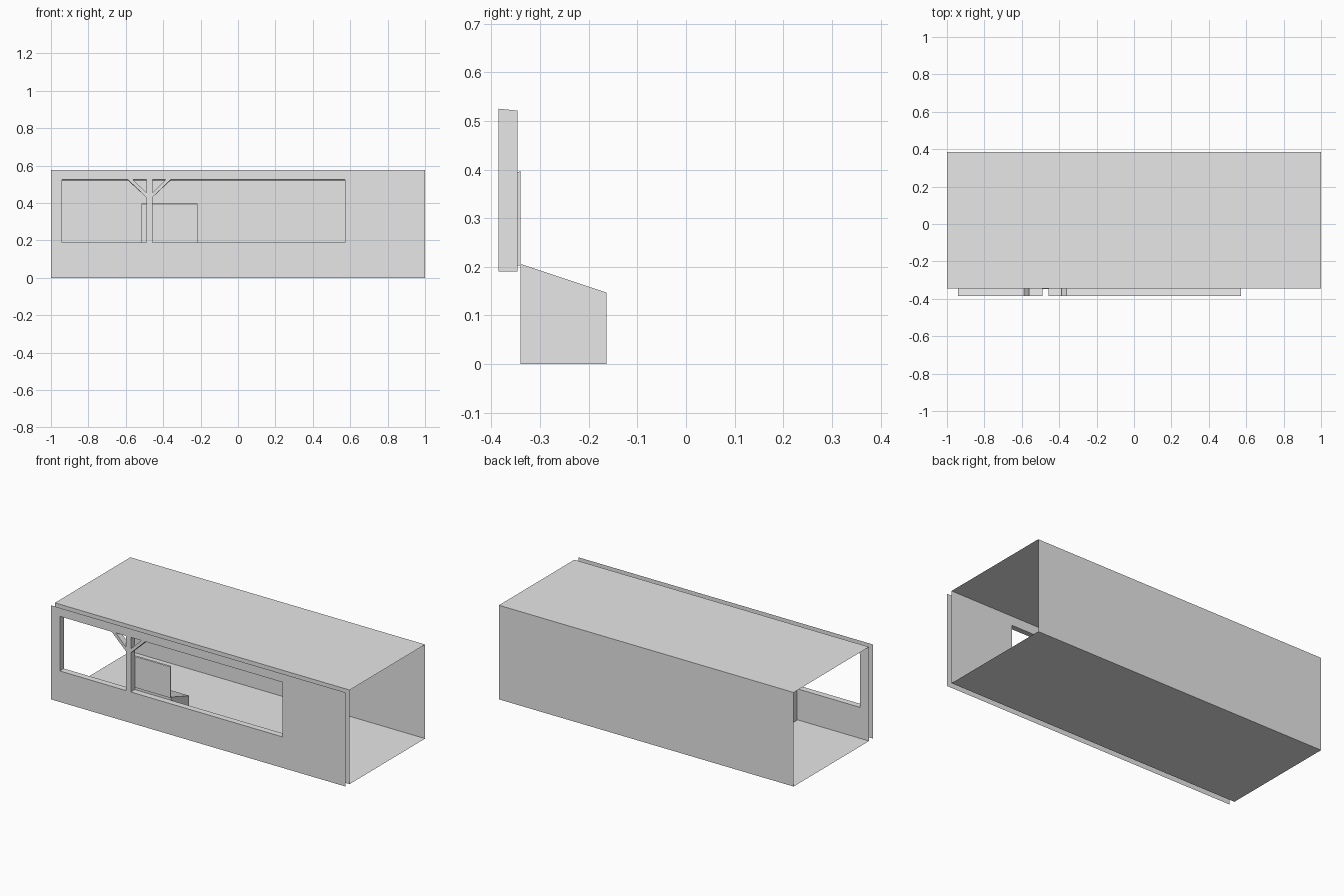
import bpy
import bmesh
from mathutils import Vector

cube = bpy.data.objects.get("Cube")
if cube:
    bpy.data.objects.remove(cube, do_unlink=True)

grey = bpy.data.materials.new("plain_grey")
grey.use_nodes = True
colour = (0.8, 0.8, 0.8, 1)
grey.diffuse_color = colour
grey.node_tree.nodes["Principled BSDF"].inputs["Base Color"].default_value = colour

# Main dimensions
LEFT, RIGHT, HEIGHT = -1.0, 1.0, 0.577
OUTER, INNER, BACK = -0.385, -0.346, 0.385
SILL, HEAD = 0.19, 0.525
POST = -0.474


def finish(name, bm):
    mesh = bpy.data.meshes.new(name)
    bm.to_mesh(mesh)
    bm.free()
    mesh.materials.append(grey)
    obj = bpy.data.objects.new(name, mesh)
    bpy.context.collection.objects.link(obj)
    return obj


def sheet(name, corners):
    bm = bmesh.new()
    bm.faces.new([bm.verts.new(c) for c in corners])
    return finish(name, bm)


def prism(name, profile, x0, x1):
    """Solid from a (y, z) profile extruded along x."""
    bm = bmesh.new()
    face = bm.faces.new([bm.verts.new((x0, y, z)) for y, z in profile])
    side = bmesh.ops.extrude_face_region(bm, geom=[face])
    verts = [g for g in side["geom"] if isinstance(g, bmesh.types.BMVert)]
    bmesh.ops.translate(bm, verts=verts, vec=(x1 - x0, 0, 0))
    bmesh.ops.recalc_face_normals(bm, faces=bm.faces)
    return finish(name, bm)


def opening(side, jamb):
    """Window light on one side of the post, with its corner cut by the brace."""
    a, b = POST + side * 0.016, POST + side * 0.114
    return [(jamb, SILL), (a, SILL), (a, 0.43), (b, HEAD), (jamb, HEAD)]


def brace_gap(side):
    a, b = POST + side * 0.016, POST + side * 0.087
    return [(a, 0.455), (b, HEAD), (a, HEAD)]


openings = [opening(-1, -0.94), opening(1, 0.573), brace_gap(-1), brace_gap(1)]


def at_depth(point, y):
    x, z = point
    if y == INNER and z == HEAD:  # the window head slopes down inwards
        z -= 0.004
    return (x, y, z)


# Front wall skins, pierced by the window lights
def wall_skin(name, y, normal):
    bm = bmesh.new()
    border = [(LEFT, 0), (RIGHT, 0), (RIGHT, HEIGHT), (LEFT, HEIGHT)]
    for loop in [border] + openings:
        verts = [bm.verts.new(at_depth(p, y)) for p in loop]
        for i, v in enumerate(verts):
            bm.edges.new((verts[i - 1], v))
    bmesh.ops.triangle_fill(bm, edges=bm.edges[:], use_beauty=True, normal=normal)
    for f in bm.faces:
        f.normal_update()
        if f.normal.dot(Vector(normal)) < 0:
            f.normal_flip()
    bmesh.ops.dissolve_limit(bm, angle_limit=0.01, verts=bm.verts[:], edges=bm.edges[:])
    bmesh.ops.triangulate(bm, faces=bm.faces[:])
    return finish(name, bm)


wall_skin("front_wall_outer", OUTER, (0, -1, 0))
wall_skin("front_wall_inner", INNER, (0, 1, 0))

# Reveals joining the two skins around each light
bm = bmesh.new()
for loop in openings:
    centre = Vector((sum(p[0] for p in loop), 0, sum(p[1] for p in loop))) / len(loop)
    for i, q in enumerate(loop):
        p = loop[i - 1]
        pts = [at_depth(p, OUTER), at_depth(q, OUTER), at_depth(q, INNER), at_depth(p, INNER)]
        f = bm.faces.new([bm.verts.new(c) for c in pts])
        f.normal_update()
        if f.normal.dot(centre - f.calc_center_median() * Vector((1, 0, 1)).length / 2 ** 0.5) < 0:
            f.normal_flip()
finish("window_reveals", bm)

# Room shell, open at both ends
sheet("roof", [(LEFT, INNER, HEIGHT), (RIGHT, INNER, HEIGHT), (RIGHT, BACK, HEIGHT), (LEFT, BACK, HEIGHT)])
sheet("floor", [(LEFT, INNER, 0), (LEFT, BACK, 0), (RIGHT, BACK, 0), (RIGHT, INNER, 0)])
sheet("back_wall", [(RIGHT, BACK, 0), (LEFT, BACK, 0), (LEFT, BACK, HEIGHT), (RIGHT, BACK, HEIGHT)])

# Sloping counter with its thin top, and the upright board in the window
C0, C1 = -0.515, -0.217
prism("counter", [(-0.34, 0), (-0.163, 0), (-0.163, 0.143), (-0.34, 0.202)], C0, C1)
prism("counter_top", [(-0.34, 0.202), (-0.163, 0.143), (-0.163, 0.147), (-0.34, 0.206)], C0, C1)
prism("upright_board", [(-0.3465, 0.203), (-0.34, 0.203), (-0.34, 0.397), (-0.3465, 0.394)], C0, C1)
